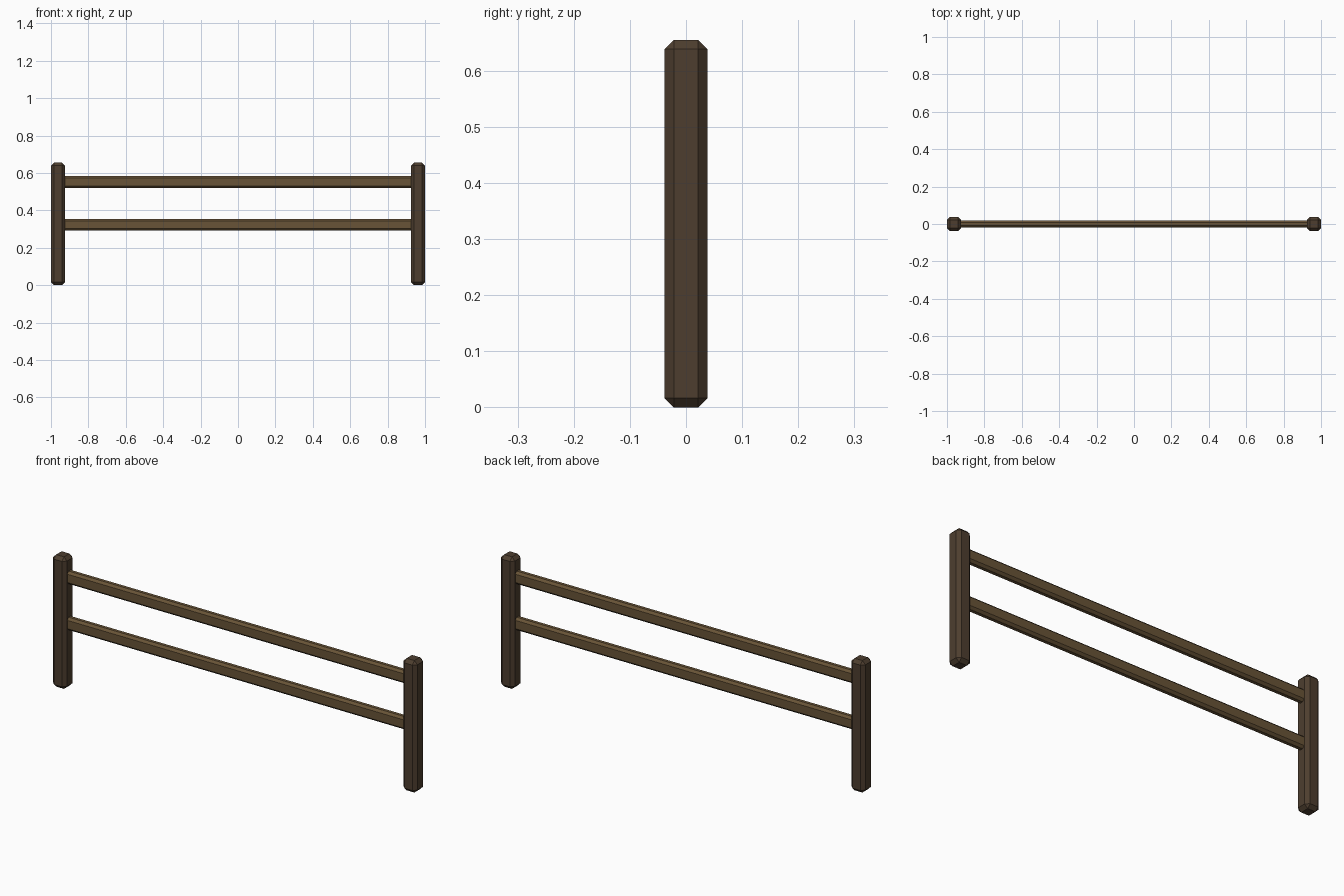
import bpy, bmesh

if "Cube" in bpy.data.objects:
    bpy.data.objects.remove(bpy.data.objects["Cube"])


def material(name, rgb):
    m = bpy.data.materials.new(name)
    m.diffuse_color = (*rgb, 1)
    m.use_nodes = True
    m.node_tree.nodes["Principled BSDF"].inputs["Base Color"].default_value = m.diffuse_color
    return m


def chamfered_box(name, size, centre, chamfer, mat):
    bm = bmesh.new()
    bmesh.ops.create_cube(bm, size=1)
    bmesh.ops.scale(bm, vec=size, verts=bm.verts)
    bmesh.ops.bevel(bm, geom=bm.edges[:], offset=chamfer, segments=1,
                    affect='EDGES', profile=0.5)
    mesh = bpy.data.meshes.new(name)
    bm.to_mesh(mesh)
    bm.free()
    mesh.materials.append(mat)
    ob = bpy.data.objects.new(name, mesh)
    ob.location = centre
    bpy.context.collection.objects.link(ob)
    return ob


dark_wood = material("dark_wood", (0.075, 0.048, 0.028))
light_wood = material("light_wood", (0.14, 0.088, 0.038))

# Upright posts, chamfered on every edge
for side, x in (("left", -0.962), ("right", 0.962)):
    chamfered_box(f"{side}_post", (0.076, 0.076, 0.655), (x, 0, 0.3275), 0.0165, dark_wood)

# Horizontal rails, let into the posts
for level, z in (("lower", 0.323), ("upper", 0.552)):
    chamfered_box(f"{level}_rail", (1.9, 0.038, 0.063), (0, 0, z), 0.011, light_wood)
